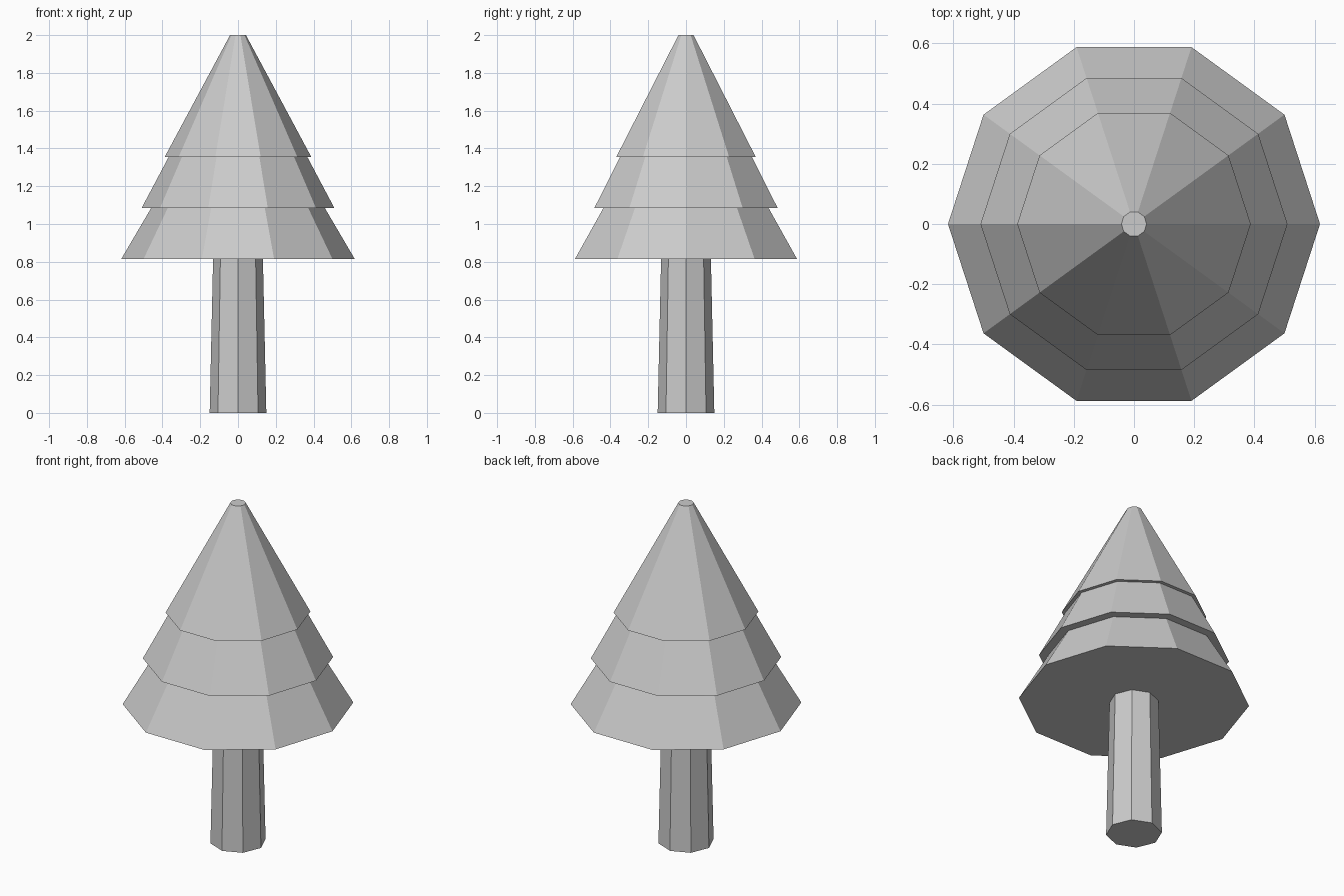
import bpy
import bmesh
from math import cos, sin, tau

if "Cube" in bpy.data.objects:
    bpy.data.objects.remove(bpy.data.objects["Cube"])


def frustum(name, sides, r_bottom, r_top, z_bottom, z_top):
    """Closed, flat-faced tapered prism with a vertex on the +x axis."""
    bm = bmesh.new()
    rings = []
    for r, z in ((r_bottom, z_bottom), (r_top, z_top)):
        rings.append([bm.verts.new((r * cos(tau * i / sides), r * sin(tau * i / sides), z))
                      for i in range(sides)])
    low, high = rings
    bm.faces.new(low[::-1])
    bm.faces.new(high)
    for i in range(sides):
        j = (i + 1) % sides
        bm.faces.new((low[i], low[j], high[j], high[i]))
    mesh = bpy.data.meshes.new(name)
    bm.to_mesh(mesh)
    bm.free()
    obj = bpy.data.objects.new(name, mesh)
    bpy.context.collection.objects.link(obj)
    return obj


# Eight-sided trunk, its top tucked into the foliage
frustum("trunk", 8, 0.15, 0.13, 0.0, 0.9)

# Ten-sided foliage tiers, the lower two ending inside the one above
tiers = (
    ("lower_foliage", 0.618, 0.157, 0.815, 1.6),
    ("middle_foliage", 0.51, 0.237, 1.085, 1.6),
    ("upper_foliage", 0.388, 0.042, 1.355, 2.0),
)
for name, r_bottom, r_top, z_bottom, z_top in tiers:
    frustum(name, 10, r_bottom, r_top, z_bottom, z_top)
